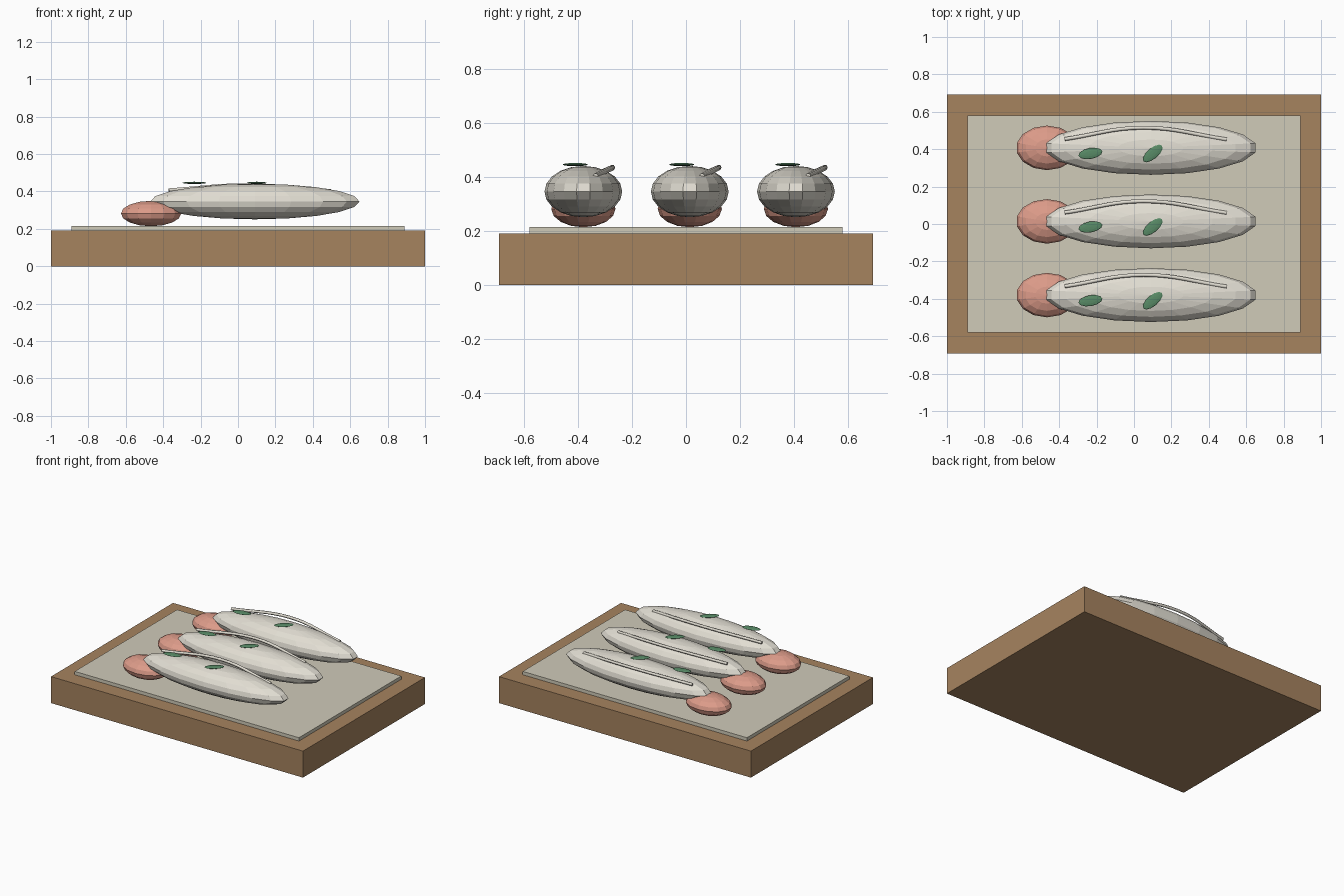
import bpy, bmesh, math
from mathutils import Matrix, Vector

if "Cube" in bpy.data.objects:
    bpy.data.objects.remove(bpy.data.objects["Cube"])


def material(name, rgb):
    m = bpy.data.materials.new(name)
    lin = [((c / 255 + 0.055) / 1.055) ** 2.4 for c in rgb]
    m.diffuse_color = (*lin, 1)
    m.use_nodes = True
    m.node_tree.nodes["Principled BSDF"].inputs["Base Color"].default_value = m.diffuse_color
    return m


WOOD = material("wood", (166, 131, 95))
PAPER = material("paper", (208, 203, 185))
PALE = material("pale", (226, 222, 211))
PINK = material("pink", (220, 155, 137))
GREEN = material("green", (88, 138, 102))


def add(name, bm, mat):
    me = bpy.data.meshes.new(name)
    bm.to_mesh(me)
    bm.free()
    ob = bpy.data.objects.new(name, me)
    bpy.context.collection.objects.link(ob)
    me.materials.append(mat)
    return ob


def box(name, size, z, mat):
    bm = bmesh.new()
    bmesh.ops.create_cube(bm, size=1, matrix=Matrix.LocRotScale((0, 0, z), None, size))
    return add(name, bm, mat)


def ellipsoid(name, loc, radii, seg, rings, mat, turn=0):
    bm = bmesh.new()
    m = (Matrix.Translation(loc) @ Matrix.Rotation(math.radians(turn), 4, 'Z')
         @ Matrix.Diagonal((*radii, 1)))
    bmesh.ops.create_uvsphere(bm, u_segments=seg, v_segments=rings, radius=1, matrix=m)
    return add(name, bm, mat)


def ridge(name, y):
    # thin tube bowing over the top of the body
    cu = bpy.data.curves.new(name, 'CURVE')
    cu.dimensions = '3D'
    cu.bevel_depth = 0.01
    cu.bevel_resolution = 1
    cu.use_fill_caps = True
    cu.resolution_u = 8
    sp = cu.splines.new('BEZIER')
    sp.bezier_points.add(2)
    for p, co in zip(sp.bezier_points, [(-0.37, 0.047, 0.408), (0.05, 0.108, 0.435), (0.495, 0.045, 0.404)]):
        p.co = Vector(co) + Vector((0, y, 0))
        p.handle_left_type = p.handle_right_type = 'AUTO'
    cu.materials.append(PALE)
    bpy.context.collection.objects.link(bpy.data.objects.new(name, cu))


# board and liner sheet
box("board", (2, 1.384, 0.19), 0.095, WOOD)
box("liner_sheet", (1.78, 1.16, 0.025), 0.2015, PAPER)

# three servings: body, pink end, ridge and two leaves
for i, y in enumerate((-0.38, 0.014, 0.407), 1):
    ellipsoid(f"body_{i}", (0.09, y, 0.346), (0.568, 0.144, 0.095), 18, 10, PALE)
    ellipsoid(f"pink_end_{i}", (-0.465, y, 0.282), (0.165, 0.119, 0.068), 14, 8, PINK)
    ridge(f"ridge_{i}", y)
    ellipsoid(f"leaf_a_{i}", (-0.233, y - 0.03, 0.446), (0.065, 0.029, 0.006), 12, 6, GREEN, 10)
    ellipsoid(f"leaf_b_{i}", (0.1, y - 0.03, 0.446), (0.065, 0.029, 0.006), 12, 6, GREEN, 40)
